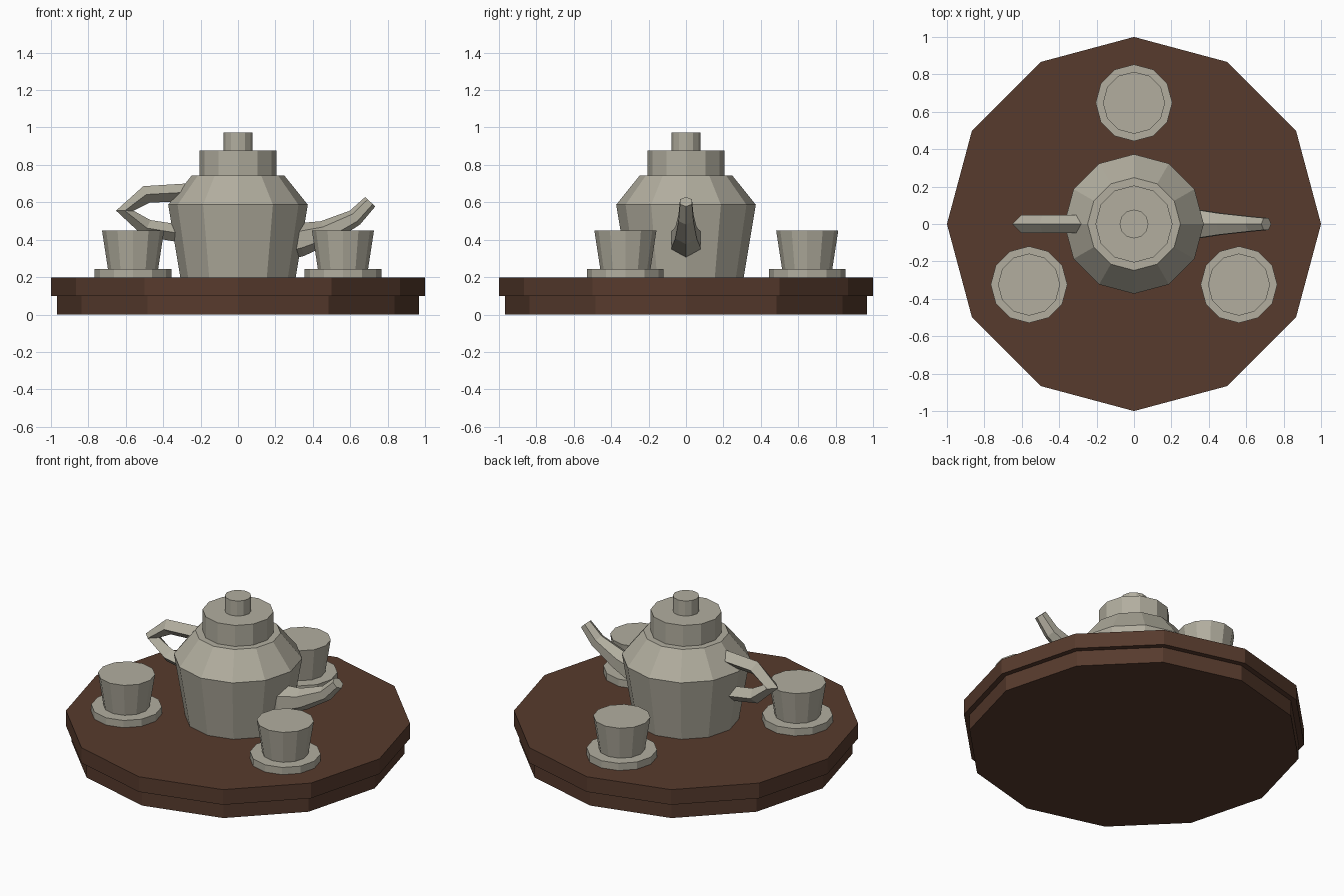
import bpy, bmesh, math
from mathutils import Vector

if "Cube" in bpy.data.objects:
    bpy.data.objects.remove(bpy.data.objects["Cube"])


def material(name, rgb):
    m = bpy.data.materials.new(name)
    m.diffuse_color = (*rgb, 1)
    m.use_nodes = True
    m.node_tree.nodes["Principled BSDF"].inputs["Base Color"].default_value = m.diffuse_color
    return m


WOOD = material("dark_wood", (0.095, 0.043, 0.026))
CLAY = material("pale_ceramic", (0.445, 0.423, 0.347))


def skin(name, rings, mat):
    """Bridge equal-sized rings of points into a closed, flat-shaded solid."""
    bm = bmesh.new()
    rows = [[bm.verts.new(p) for p in ring] for ring in rings]
    n = len(rows[0])
    for a, b in zip(rows, rows[1:]):
        for i in range(n):
            j = (i + 1) % n
            bm.faces.new((a[i], a[j], b[j], b[i]))
    bm.faces.new(rows[0][::-1])
    bm.faces.new(rows[-1])
    bmesh.ops.recalc_face_normals(bm, faces=bm.faces)
    me = bpy.data.meshes.new(name)
    bm.to_mesh(me)
    bm.free()
    me.materials.append(mat)
    ob = bpy.data.objects.new(name, me)
    bpy.context.collection.objects.link(ob)
    return ob


def lathe(name, profile, mat, at=(0, 0), sides=12):
    """Turned part from (radius, height) pairs."""
    rings = []
    for r, z in profile:
        angles = [math.tau * i / sides for i in range(sides)]
        rings.append([(at[0] + r * math.cos(a), at[1] + r * math.sin(a), z) for a in angles])
    return skin(name, rings, mat)


def tube(name, path, sides, mat):
    """Bent tube in the xz plane from (x, z, radius) points."""
    pts = [Vector((x, 0, z)) for x, z, r in path]
    side = Vector((0, 1, 0))
    rings = []
    for i, p in enumerate(pts):
        dirs = []
        if i > 0:
            dirs.append((p - pts[i - 1]).normalized())
        if i < len(pts) - 1:
            dirs.append((pts[i + 1] - p).normalized())
        up = sum(dirs, Vector()).normalized().cross(side)
        r = path[i][2]
        angles = [math.tau * k / sides for k in range(sides)]
        rings.append([p + r * (up * math.cos(a) + side * math.sin(a)) for a in angles])
    return skin(name, rings, mat)


# Two-step tray
lathe("tray_base", [(0.967, 0), (0.967, 0.1)], WOOD)
lathe("tray_top", [(1, 0.1), (1, 0.197)], WOOD)

# Teapot body, lid and knob
lathe("teapot_body", [(0.308, 0.197), (0.373, 0.587), (0.248, 0.743)], CLAY)
lathe("teapot_lid", [(0.206, 0.72), (0.206, 0.877)], CLAY)
lathe("lid_knob", [(0.077, 0.86), (0.077, 0.973)], CLAY)

# Spout (hexagonal) and handle (diamond section)
tube("spout", [(0.26, 0.385, 0.092), (0.33, 0.4, 0.09), (0.465, 0.437, 0.066),
               (0.625, 0.518, 0.046), (0.707, 0.603, 0.037)], 6, CLAY)
tube("handle", [(-0.25, 0.655, 0.047), (-0.49, 0.642, 0.047), (-0.605, 0.555, 0.047),
                (-0.487, 0.462, 0.047), (-0.29, 0.43, 0.047)], 4, CLAY)

# Three cups on saucers, spaced evenly around the pot
for i in range(3):
    a = math.radians(90 + 120 * i)
    at = (0.648 * math.cos(a), 0.648 * math.sin(a))
    lathe(f"saucer_{i + 1}", [(0.205, 0.197), (0.205, 0.243)], CLAY, at)
    lathe(f"cup_{i + 1}", [(0.133, 0.235), (0.166, 0.449)], CLAY, at)
